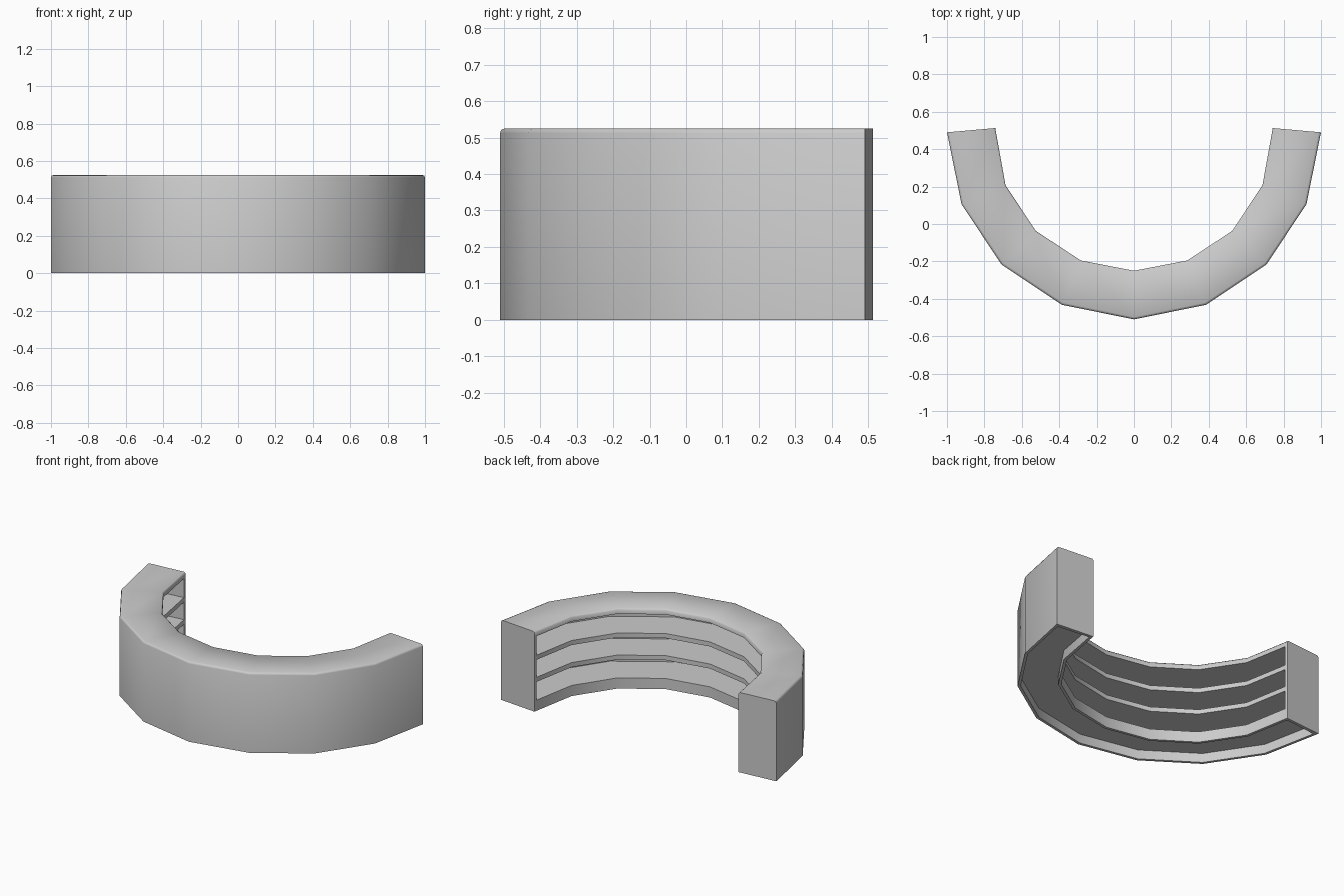
import bpy, bmesh
from mathutils import Vector

if "Cube" in bpy.data.objects:
    bpy.data.objects.remove(bpy.data.objects["Cube"])

# Plan outline, right half: (outer point, inner point) from the middle to the open end
HALF = [((0, -0.51), (0, -0.25)),
        ((0.385, -0.432), (0.285, -0.195)),
        ((0.708, -0.217), (0.525, -0.037)),
        ((0.922, 0.105), (0.687, 0.207)),
        ((1.0, 0.49), (0.742, 0.513))]
RIGHT = [(Vector(o), Vector(i)) for o, i in HALF]
MIRROR = Vector((-1, 1))
STATIONS = [(o * MIRROR, i * MIRROR) for o, i in reversed(RIGHT[1:])] + RIGHT


def sweep(name, profile, stations):
    """Sweep a closed (depth, z) profile; depth 0 = outer face, 1 = inner face."""
    bm = bmesh.new()
    rings = []
    for outer, inner in stations:
        ring = []
        for d, z in profile:
            p = outer.lerp(inner, d)
            ring.append(bm.verts.new((p.x, p.y, z)))
        rings.append(ring)
    n = len(profile)
    for a, b in zip(rings, rings[1:]):
        for k in range(n):
            bm.faces.new((a[k], a[(k + 1) % n], b[(k + 1) % n], b[k]))
    bm.faces.new(rings[0])
    bm.faces.new(rings[-1])
    bmesh.ops.recalc_face_normals(bm, faces=bm.faces)
    mesh = bpy.data.meshes.new(name)
    bm.to_mesh(mesh)
    bm.free()
    obj = bpy.data.objects.new(name, mesh)
    bpy.context.collection.objects.link(obj)
    bpy.ops.object.select_all(action='DESELECT')
    obj.select_set(True)
    bpy.context.view_layer.objects.active = obj
    bpy.ops.object.shade_smooth_by_angle(angle=0.85)
    return obj


def box(d0, d1, z0, z1):
    return [(d0, z0), (d1, z0), (d1, z1), (d0, z1)]


TOP = 0.525
T = 0.07  # wall thickness as a fraction of the depth

# Curved front wall and counter top, softened along the top edges
sweep("front_wall_and_top",
      [(0, 0), (T, 0), (T, 0.49), (1, 0.49), (1, TOP - 0.008), (0.97, TOP),
       (0.05, TOP), (0.015, TOP - 0.004), (0, TOP - 0.013)], STATIONS)

# Two open shelves on the inner side
for name, z in (("upper_shelf", 0.335), ("lower_shelf", 0.19)):
    sweep(name, box(T, 1, z, z + 0.03), STATIONS)

# Bottom deck with a kick board, hollow underneath
sweep("bottom_deck",
      [(T, 0.06), (1 - T, 0.06), (1 - T, 0), (1, 0), (1, 0.07), (T, 0.07)], STATIONS)

# Closed end panels
for name, end, nxt in (("left_end_panel", STATIONS[0], STATIONS[1]),
                       ("right_end_panel", STATIONS[-1], STATIONS[-2])):
    back = tuple(a.lerp(b, 0.06) for a, b in zip(end, nxt))
    sweep(name, box(T, 1, 0, 0.49), [end, back])
